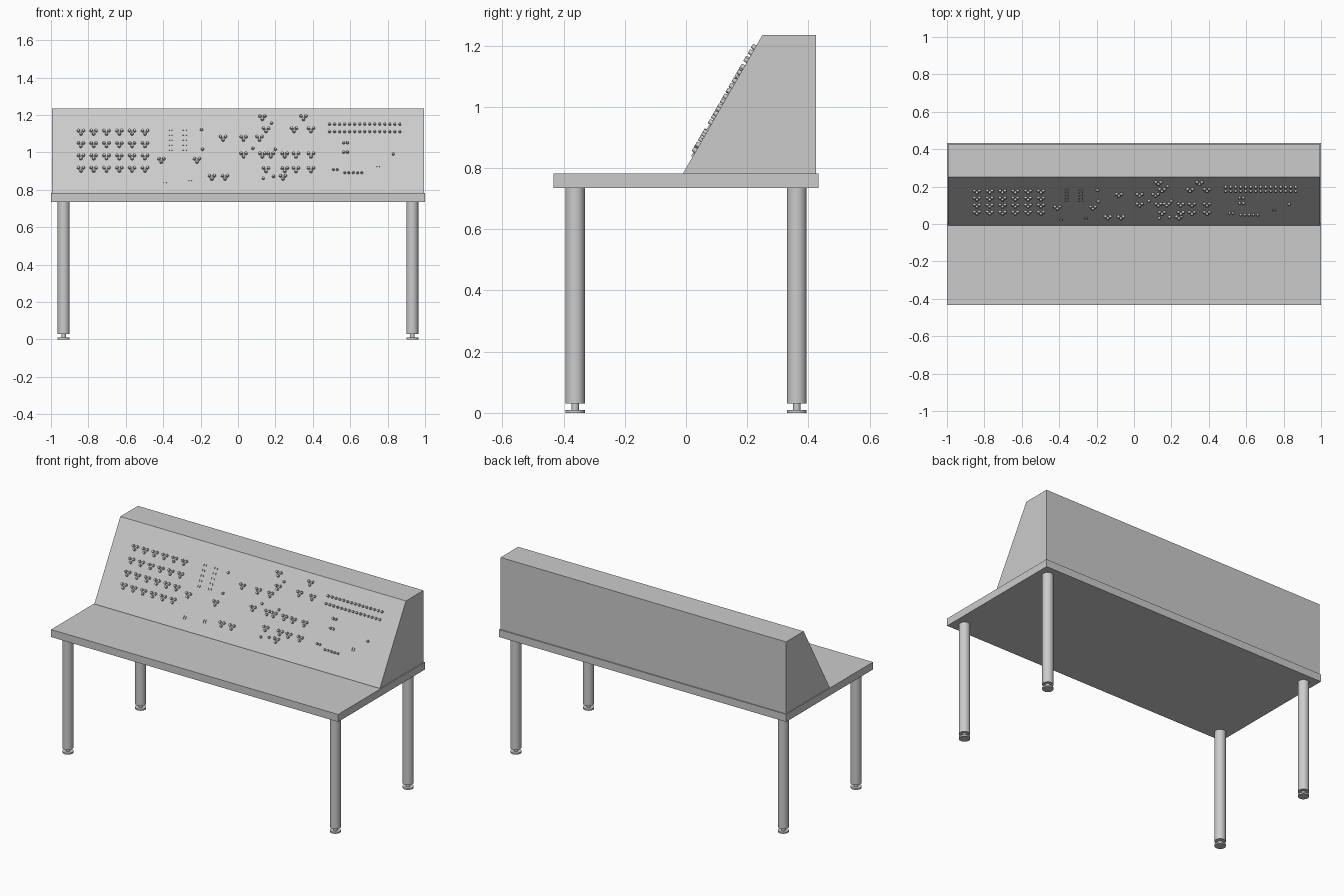
import bpy
import bmesh
import math
from mathutils import Matrix, Vector

cube = bpy.data.objects.get("Cube")
if cube:
    bpy.data.objects.remove(cube, do_unlink=True)

# One plain grey for the whole model
grey = bpy.data.materials.new("plain grey")
grey.use_nodes = True
grey.diffuse_color = (0.6, 0.6, 0.6, 1)
grey.node_tree.nodes["Principled BSDF"].inputs["Base Color"].default_value = grey.diffuse_color

FOOT = Vector((0, -0.008, 0.785))    # lower edge of the sloped face
CREST = Vector((0, 0.25, 1.235))     # upper edge of the sloped face
BACK = 0.425
UP = (CREST - FOOT).normalized()
ACROSS = Vector((1, 0, 0))
OUT = ACROSS.cross(UP)


def finish(name, bm, smooth=False):
    bmesh.ops.recalc_face_normals(bm, faces=bm.faces)
    mesh = bpy.data.meshes.new(name)
    bm.to_mesh(mesh)
    bm.free()
    mesh.materials.append(grey)
    obj = bpy.data.objects.new(name, mesh)
    bpy.context.collection.objects.link(obj)
    if smooth:
        bpy.ops.object.select_all(action='DESELECT')
        obj.select_set(True)
        bpy.context.view_layer.objects.active = obj
        bpy.ops.object.shade_smooth_by_angle(angle=math.radians(40))
    return obj


def prism(name, profile, half_width):
    """Extrude a y-z profile along x."""
    bm = bmesh.new()
    face = bm.faces.new([bm.verts.new((-half_width, y, z)) for y, z in profile])
    made = bmesh.ops.extrude_face_region(bm, geom=[face])["geom"]
    moved = [v for v in made if isinstance(v, bmesh.types.BMVert)]
    bmesh.ops.translate(bm, verts=moved, vec=(2 * half_width, 0, 0))
    return finish(name, bm)


def cylinder(bm, x, y, low, high, radius, sides=24):
    bmesh.ops.create_cone(bm, cap_ends=True, segments=sides, radius1=radius,
                          radius2=radius, depth=high - low,
                          matrix=Matrix.Translation((x, y, (low + high) / 2)))


def on_slope(x, z, lift, du=0, dv=0):
    """Frame on the sloped face at the given width and height."""
    point = FOOT + UP * ((z - FOOT.z) / UP.z + dv) + ACROSS * (x + du) + OUT * lift
    turn = Matrix((ACROSS, UP, OUT)).transposed().to_4x4()
    return Matrix.Translation(point) @ turn


def knob(bm, x, z, radius, height=0.012, du=0, dv=0):
    bmesh.ops.create_cone(bm, cap_ends=True, segments=10, radius1=radius,
                          radius2=radius * 0.8, depth=height,
                          matrix=on_slope(x, z, height / 2, du, dv))


def plate(bm, x, z, width, length, height=0.005):
    bmesh.ops.create_cube(bm, size=1, matrix=on_slope(x, z, height / 2)
                          @ Matrix.Diagonal((width, length, height, 1)))


# Table top and the wedge-shaped cabinet on it
prism("table_top", [(-0.432, 0.735), (0.432, 0.735), (0.432, 0.782), (-0.432, 0.782)], 1)
prism("console_cabinet", [(FOOT.y, 0.78), (BACK, 0.78), (BACK, CREST.z),
                          (CREST.y, CREST.z), (FOOT.y, FOOT.z)], 0.995)

# Four round legs with levelling feet
for side, sx in (("left", 1), ("right", -1)):
    for end, sy in (("front", -1), ("back", 1)):
        x, y = sx * 0.932, sy * 0.362
        bm = bmesh.new()
        cylinder(bm, x, y, 0.03, 0.737, 0.032)
        finish(f"{end}_{side}_leg", bm, True)
        bm = bmesh.new()
        cylinder(bm, x, y, 0, 0.01, 0.032)
        cylinder(bm, x, y, 0.01, 0.032, 0.012)
        finish(f"{end}_{side}_foot", bm, True)

# Three-pin button clusters: a regular bank, then the scattered ones
clusters = [(-0.84 + 0.0685 * col, 0.909 + 0.066 * row)
            for col in range(6) for row in range(4)]
scattered = {
    0.866: (-0.14, -0.07, 0.24),
    0.907: (0.15, 0.25, 0.31, 0.39),
    0.957: (-0.41, -0.22),
    0.985: (0.03, 0.13, 0.175, 0.25, 0.31, 0.39),
    1.075: (-0.08, 0.03, 0.115),
    1.12: (0.15, 0.3, 0.39),
    1.185: (0.13, 0.35),
}
clusters += [(x, z) for z, row in scattered.items() for x in row]
bm = bmesh.new()
for x, z in clusters:
    for du, dv in ((-0.013, 0.009), (0.013, 0.009), (0, -0.011)):
        knob(bm, x, z, 0.009, du=du, dv=dv)
finish("button_clusters", bm, True)

# Single buttons
bm = bmesh.new()
for x, z in ((-0.19, 1.015), (-0.195, 1.12), (0.08, 1.02), (0.18, 1.155),
             (0.2, 1.015), (0.135, 0.86), (0.19, 0.87), (0.83, 0.99)):
    knob(bm, x, z, 0.008)
finish("single_buttons", bm, True)

# Lamp rows on the right of the panel
bm = bmesh.new()
for z in (1.11, 1.15):
    for i in range(15):
        knob(bm, 0.49 + 0.0268 * i, z, 0.008)
for z in (1.0, 1.05):
    for x in (0.565, 0.585):
        knob(bm, x, z, 0.008)
for x in (0.51, 0.53):
    knob(bm, x, 0.907, 0.007)
for i in range(5):
    knob(bm, 0.57 + 0.023 * i, 0.89, 0.007)
finish("indicator_lamps", bm, True)

# Small flat switches in columns and pairs
bm = bmesh.new()
for x in (-0.367, -0.352, -0.293, -0.275):
    for i in range(5):
        plate(bm, x, 1.015 + 0.027 * i, 0.006, 0.012)
for x, z in ((-0.39, 0.845), (-0.255, 0.855), (0.75, 0.93)):
    for shift in (-0.007, 0.007):
        plate(bm, x + shift, z, 0.005, 0.02)
finish("small_switches", bm)
